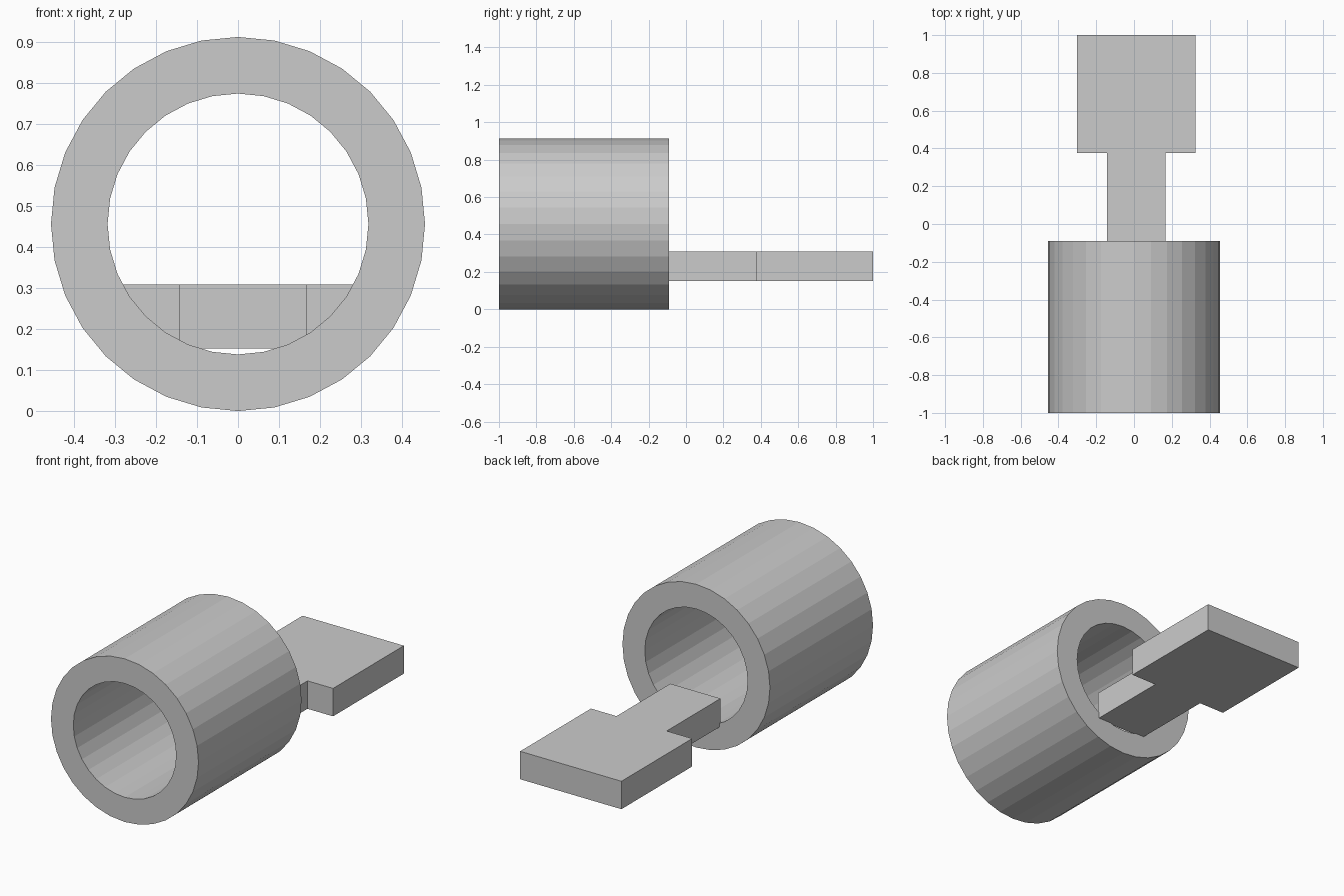
import bpy, bmesh, math

if "Cube" in bpy.data.objects:
    bpy.data.objects.remove(bpy.data.objects["Cube"])

grey = bpy.data.materials.new("light_grey")
grey.diffuse_color = (0.6, 0.6, 0.6, 1)
grey.use_nodes = True
grey.node_tree.nodes["Principled BSDF"].inputs["Base Color"].default_value = grey.diffuse_color


def finish(name, bm):
    bmesh.ops.recalc_face_normals(bm, faces=bm.faces)
    mesh = bpy.data.meshes.new(name)
    bm.to_mesh(mesh)
    bm.free()
    mesh.materials.append(grey)
    obj = bpy.data.objects.new(name, mesh)
    bpy.context.collection.objects.link(obj)
    return obj


# Thick-walled faceted tube lying along y
SIDES, OUTER, INNER = 32, 0.456, 0.318
FRONT, BACK = -1.0, -0.09
bm = bmesh.new()
rings = []
for r, y in ((OUTER, FRONT), (OUTER, BACK), (INNER, BACK), (INNER, FRONT)):
    rings.append([bm.verts.new((r * math.sin(2 * math.pi * i / SIDES), y,
                                OUTER + r * math.cos(2 * math.pi * i / SIDES)))
                  for i in range(SIDES)])
for k in range(4):
    a, b = rings[k], rings[(k + 1) % 4]
    for i in range(SIDES):
        j = (i + 1) % SIDES
        bm.faces.new((a[i], a[j], b[j], b[i]))
finish("tube", bm)

# Flat tab: narrow neck just entering the bore, widening to a square plate
CENTRE, NECK, PLATE = 0.012, 0.155, 0.313
half = [(NECK, -0.10), (NECK, 0.375), (PLATE, 0.375), (PLATE, 1.0)]
outline = [(CENTRE + x, y) for x, y in half] + [(CENTRE - x, y) for x, y in reversed(half)]
bm = bmesh.new()
face = bm.faces.new([bm.verts.new((x, y, 0.152)) for x, y in outline])
top = bmesh.ops.extrude_face_region(bm, geom=[face], use_keep_orig=True)
bmesh.ops.translate(bm, vec=(0, 0, 0.156),
                    verts=[v for v in top["geom"] if isinstance(v, bmesh.types.BMVert)])
finish("tab", bm)
